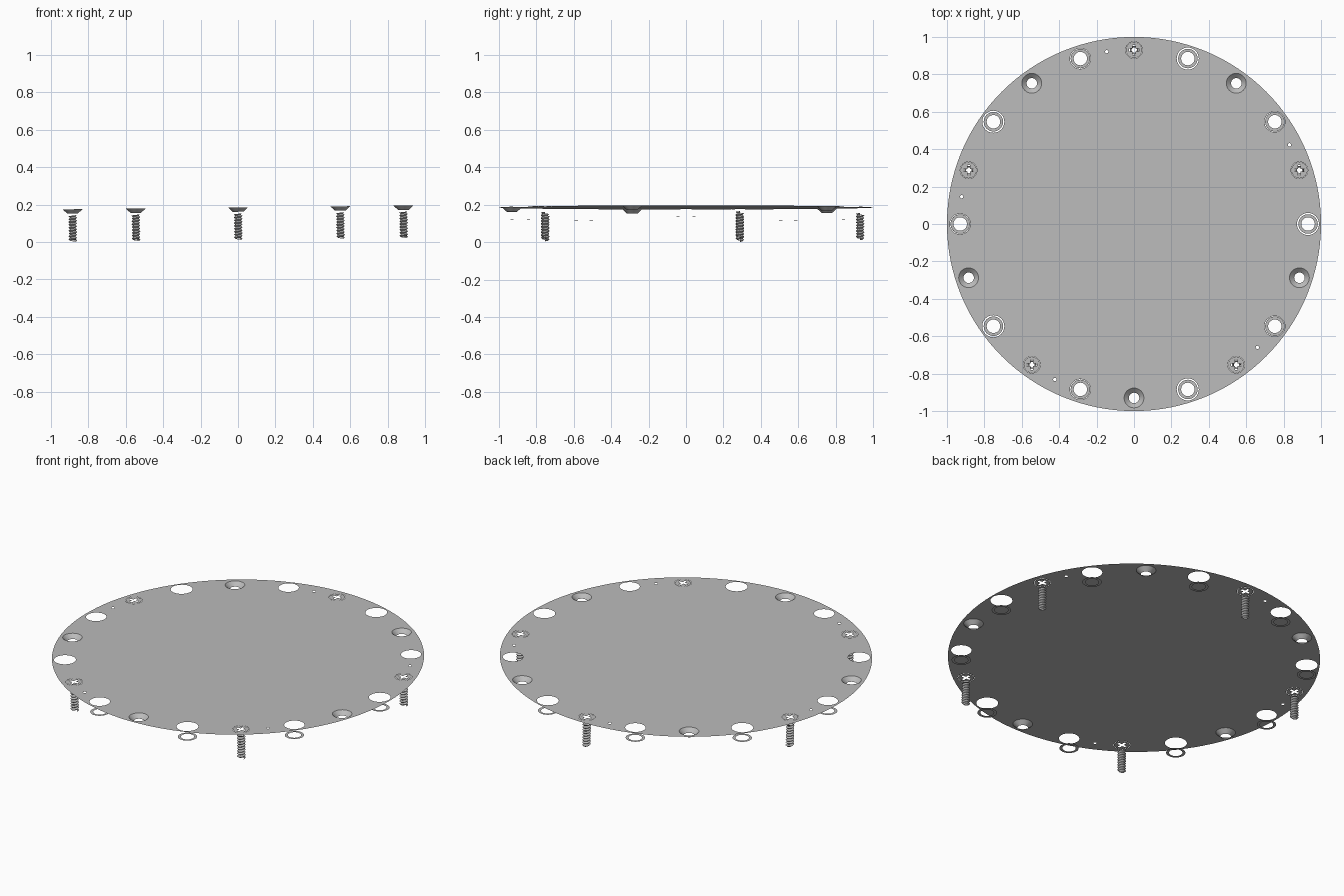
import bpy
import bmesh
from math import sin, cos, pi, radians, atan
from mathutils import Matrix, Vector

if "Cube" in bpy.data.objects:
    bpy.data.objects.remove(bpy.data.objects["Cube"], do_unlink=True)

PLATE_Z = 0.185
RING = 0.93          # radius of the ring of holes
TILT = Matrix.Translation((0, 0, PLATE_Z)) @ Matrix.Rotation(-atan(0.011), 4, 'Y')

metal = bpy.data.materials.new("grey metal")
metal.use_nodes = True
metal.diffuse_color = (0.5, 0.5, 0.5, 1)
metal.node_tree.nodes["Principled BSDF"].inputs["Base Color"].default_value = (0.5, 0.5, 0.5, 1)


def finish(bm, name, place=Matrix()):
    mesh = bpy.data.meshes.new(name)
    bm.to_mesh(mesh)
    bm.free()
    mesh.transform(TILT @ place)
    mesh.materials.append(metal)
    obj = bpy.data.objects.new(name, mesh)
    bpy.context.collection.objects.link(obj)
    return obj


def circle(r, n=32, centre=(0, 0)):
    return [(centre[0] + r * cos(2 * pi * i / n), centre[1] + r * sin(2 * pi * i / n)) for i in range(n)]


def cross(r, w):
    quarter = [(r, -w), (r, w), (w, w)]
    pts = []
    for x, y in quarter:
        pts.append((x, y))
    out = []
    for k in range(4):
        for p in pts:
            v = Matrix.Rotation(k * pi / 2, 2) @ Vector(p)
            out.append((v.x, v.y))
    return out


def sheet(name, loops, place=Matrix()):
    """Flat sheet: the first loop is the outline, the others are holes."""
    bm = bmesh.new()
    edges = []
    for loop in loops:
        vs = [bm.verts.new((x, y, 0)) for x, y in loop]
        edges += [bm.edges.new((vs[i - 1], vs[i])) for i in range(len(vs))]
    bmesh.ops.triangle_fill(bm, edges=edges, use_beauty=True, normal=(0, 0, 1))
    bm.normal_update()
    for f in bm.faces:
        if f.normal.z < 0:
            f.normal_flip()
    return finish(bm, name, place)


def countersink(name, place):
    """Open conical dish below the plate."""
    bm = bmesh.new()
    rims = [[bm.verts.new((x, y, z)) for x, y in circle(r)]
            for r, z in ((0.053, 0), (0.028, -0.023))]
    top, low = rims
    for i in range(len(top)):
        f = bm.faces.new((top[i - 1], low[i - 1], low[i], top[i]))
        f.normal_update()
        if f.normal.z < 0:
            f.normal_flip()
        f.smooth = True
    return finish(bm, name, place)


def thread(name, place, top=-0.03, bottom=-0.175, turns=9, n=16):
    """Open helical thread, a ridge and a groove winding upward."""
    bm = bmesh.new()
    pitch = (top - bottom) / (turns + 0.5)
    groove, ridge = [], []
    for i in range(turns * n + 1):
        a, z = 2 * pi * i / n, bottom + pitch * i / n
        groove.append(bm.verts.new((0.015 * cos(a), 0.015 * sin(a), z)))
        ridge.append(bm.verts.new((0.023 * cos(a), 0.023 * sin(a), z + pitch / 2)))
    for i in range(turns * n):
        bm.faces.new((groove[i], groove[i + 1], ridge[i + 1], ridge[i]))
        if i + n + 1 < len(groove):
            bm.faces.new((ridge[i], ridge[i + 1], groove[i + n + 1], groove[i + n]))
    return finish(bm, name, place)


# fittings around the rim, and the plate openings that go with them
openings = []
for k in range(20):
    angle = radians(90 - 18 * k)
    x, y = RING * cos(angle), RING * sin(angle)
    place = Matrix.Translation((x, y, 0))
    if k % 4 == 0:
        openings.append(circle(0.045, 32, (x, y)))
        sheet(f"screw_head_{k}", [circle(0.043), cross(0.027, 0.007)], place)
        thread(f"screw_thread_{k}", place)
    elif k % 4 == 2:
        openings.append(circle(0.053, 32, (x, y)))
        countersink(f"countersink_{k}", place)
    else:
        openings.append(circle(0.059 if k % 4 == 1 else 0.055, 32, (x, y)))
        sheet(f"washer_{k}", [circle(0.052), circle(0.036)],
              Matrix.Translation((x, y, -0.06)))

# small pin holes
for k in range(5):
    a = radians(99 + 72 * k)
    openings.append(circle(0.009, 12, (0.933 * cos(a), 0.933 * sin(a))))

# cover plate
sheet("cover_plate", [circle(1.0, 128)] + openings)
